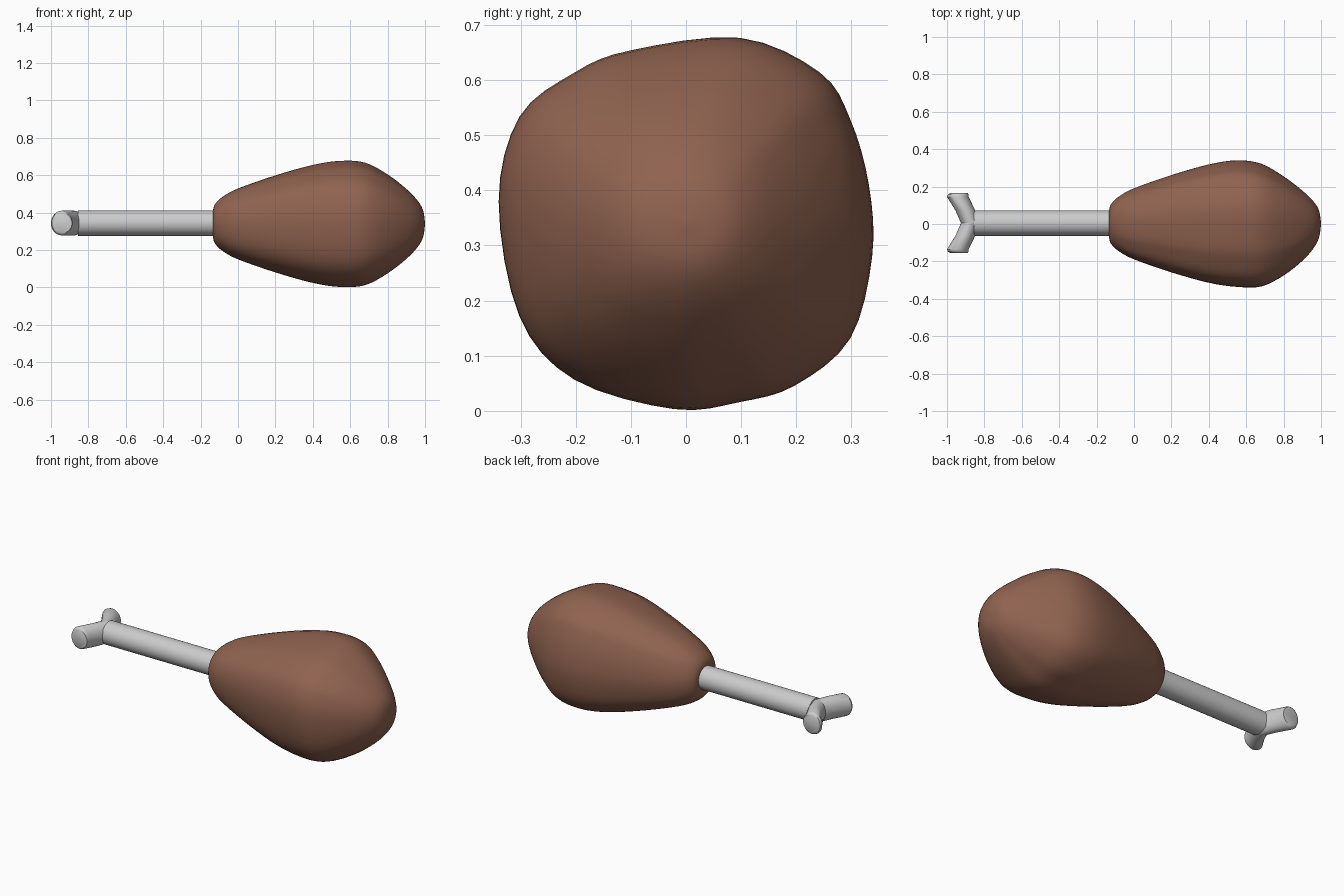
import bpy, bmesh, math
from mathutils import Vector

if "Cube" in bpy.data.objects:
    bpy.data.objects.remove(bpy.data.objects["Cube"])


def spline(pts, steps, closed=False):
    """Catmull-Rom interpolation through points of any dimension."""
    n, out = len(pts), []
    get = (lambda i: pts[i % n]) if closed else (lambda i: pts[max(0, min(n - 1, i))])
    for i in range(n if closed else n - 1):
        p = [get(i + k) for k in (-1, 0, 1, 2)]
        for s in range(steps):
            t = s / steps
            out.append([0.5 * (2 * b + (c - a) * t + (2 * a - 5 * b + 4 * c - d) * t * t
                        + (3 * b - a - 3 * c + d) * t ** 3) for a, b, c, d in zip(*p)])
    if not closed:
        out.append(list(pts[-1]))
    return out


def loft(name, rings, angle):
    """Skin a list of equal-length rings and cap both ends."""
    bm = bmesh.new()
    vs = [[bm.verts.new(p) for p in r] for r in rings]
    n = len(vs[0])
    for a, b in zip(vs, vs[1:]):
        for i in range(n):
            bm.faces.new((a[i], a[(i + 1) % n], b[(i + 1) % n], b[i]))
    bm.faces.new(vs[0])
    bm.faces.new(vs[-1])
    bmesh.ops.recalc_face_normals(bm, faces=bm.faces)
    me = bpy.data.meshes.new(name)
    bm.to_mesh(me)
    bm.free()
    ob = bpy.data.objects.new(name, me)
    bpy.context.collection.objects.link(ob)
    bpy.ops.object.select_all(action='DESELECT')
    ob.select_set(True)
    bpy.context.view_layer.objects.active = ob
    bpy.ops.object.shade_smooth_by_angle(angle=math.radians(angle))
    return ob


CZ = 0.34

# meat: lopsided rounded-square section swept along a pear profile
section = [(.34, -.06), (.334, .07), (.30, .19), (.245, .275), (.1, .338), (-.1, .315), (-.2, .275),
           (-.3, .195), (-.338, .04), (-.3, -.17), (-.2, -.285), (-.02, -.338), (.1, -.325),
           (.2, -.295), (.3, -.21)]
section = spline(section, 4, closed=True)
# x, half height, y offset, roundness
stations = [(-.135, .02, 0, 1), (-.133, .075, 0, 1), (-.12, .11, 0, .8), (-.08, .147, 0, .5),
            (0, .19, 0, .3), (.2, .26, 0, .1), (.4, .316, 0, 0), (.55, .338, 0, 0),
            (.68, .328, -.008, 0), (.8, .265, -.012, .1), (.9, .188, -.01, .4),
            (.96, .125, -.005, .7), (.99, .07, 0, 1), (1.0, .003, 0, 1)]
rings = []
for x, h, oy, rnd in spline(stations, 4):
    ring = []
    for y, z in section:
        v = Vector((y, z)) / .34
        v = v.lerp(v.normalized(), max(0, min(1, rnd))) * h
        ring.append((x, v.x + oy, v.y + CZ))
    rings.append(ring)
meat = loft("meat", rings, 60)
mat = bpy.data.materials.new("roasted_brown")
mat.diffuse_color = (.28, .125, .08, 1)
mat.use_nodes = True
mat.node_tree.nodes["Principled BSDF"].inputs["Base Color"].default_value = mat.diffuse_color
meat.data.materials.append(mat)

# bone shaft
N, BY, BZ = 32, .005, .344
turn = [2 * math.pi * i / N for i in range(N)]
loft("bone_shaft", [[(x, BY + .068 * math.cos(t), BZ + .068 * math.sin(t)) for t in turn]
                    for x in (-.855, -.05)], 40)

# two splayed knuckles at the bone end: y, centre x, half width x, half height z
knuckle = [(0, -.875, .05, .066), (.07, -.903, .053, .067), (.14, -.942, .058, .066),
           (.153, -.940, .055, .062), (.16, -.935, .047, .052)]
for side, label in ((1, "back"), (-1, "front")):
    loft("bone_knuckle_" + label,
         [[(cx + a * math.cos(t), BY + side * y, BZ + b * math.sin(t)) for t in turn]
          for y, cx, a, b in knuckle], 40)
